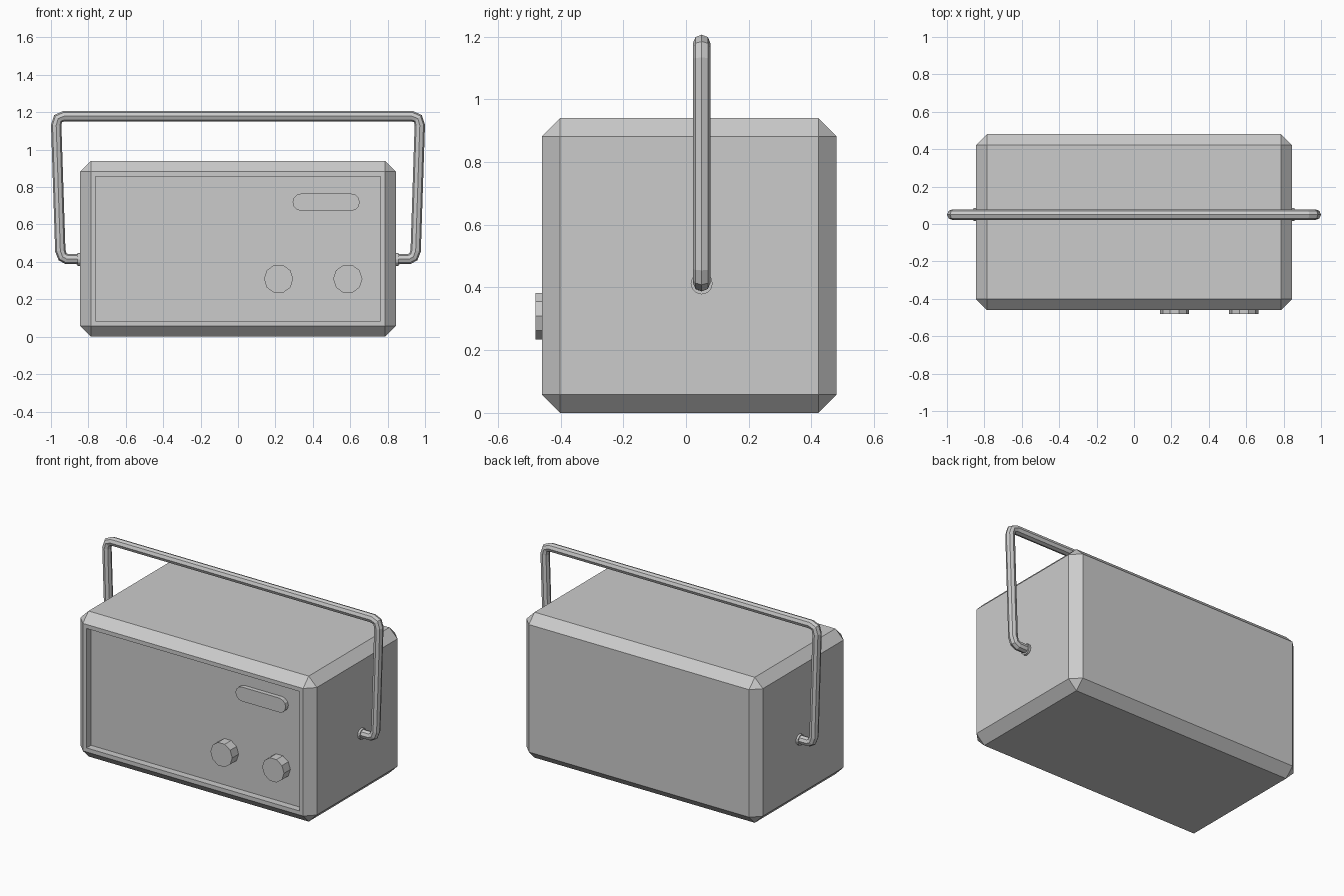
import bpy, bmesh, math
from mathutils import Vector, Matrix

if "Cube" in bpy.data.objects:
    bpy.data.objects.remove(bpy.data.objects["Cube"])


def finish(name, bm):
    bmesh.ops.recalc_face_normals(bm, faces=bm.faces)
    mesh = bpy.data.meshes.new(name)
    bm.to_mesh(mesh)
    bm.free()
    obj = bpy.data.objects.new(name, mesh)
    bpy.context.collection.objects.link(obj)
    return obj


def cylinder(name, radius, depth, sides, loc, rot):
    bm = bmesh.new()
    bmesh.ops.create_cone(bm, cap_ends=True, segments=sides, radius1=radius,
                          radius2=radius, depth=depth,
                          matrix=Matrix.Translation(loc) @ rot)
    return finish(name, bm)


# Chamfered case with recessed front panel
bm = bmesh.new()
bmesh.ops.create_cube(bm, size=1, matrix=Matrix.Translation((0, 0.01, 0.47))
                      @ Matrix.Diagonal((1.69, 0.94, 0.94, 1)))
bmesh.ops.bevel(bm, geom=bm.edges[:], offset=0.058, segments=1, affect='EDGES')
bm.normal_update()
front = min(bm.faces, key=lambda f: f.calc_center_median().y)
bmesh.ops.inset_region(bm, faces=[front], thickness=0.037)
ext = bmesh.ops.extrude_discrete_faces(bm, faces=[front])
panel = ext['faces'][0]
bmesh.ops.translate(bm, verts=panel.verts[:], vec=(0, 0.045, 0))
finish("case", bm)

# Knobs
face_front = Matrix.Rotation(math.pi / 2, 4, 'X')
turn = Matrix.Rotation(math.pi / 2, 4, 'Z')
for side, x in (("left", 0.217), ("right", 0.587)):
    cylinder(side + "_knob", 0.078, 0.07, 10, (x, -0.445, 0.309), face_front @ turn)

# Rounded dial window raised from the panel
bm = bmesh.new()
r, steps = 0.046, 6
outline = []
for cx, start in ((0.605, -90), (0.338, 90)):
    for i in range(steps + 1):
        a = math.radians(start + 180 * i / steps)
        outline.append(bm.verts.new((cx + r * math.cos(a), -0.443, 0.719 + r * math.sin(a))))
dial = bm.faces.new(outline)
ext = bmesh.ops.extrude_face_region(bm, geom=[dial], use_keep_orig=True)
back = [g for g in ext['geom'] if isinstance(g, bmesh.types.BMVert)]
bmesh.ops.translate(bm, verts=back, vec=(0, 0.033, 0))
finish("dial_window", bm)

# Bent tube handle
half = [(0.83, 0.415), (0.915, 0.415), (0.938, 0.427), (0.95, 0.46),
        (0.972, 1.13), (0.962, 1.166), (0.93, 1.179)]
path = half + [(-x, z) for x, z in reversed(half)]
curve = bpy.data.curves.new("handle", 'CURVE')
curve.dimensions = '3D'
curve.bevel_depth = 0.028
curve.bevel_resolution = 2
curve.use_fill_caps = True
spline = curve.splines.new('POLY')
spline.points.add(len(path) - 1)
for p, (x, z) in zip(spline.points, path):
    p.co = (x, 0.05, z, 1)
spline.use_smooth = False
bpy.context.collection.objects.link(bpy.data.objects.new("handle", curve))

# Handle pivot washers
face_side = Matrix.Rotation(math.pi / 2, 4, 'Y')
for side, s in (("left", -1), ("right", 1)):
    cylinder(side + "_pivot", 0.035, 0.03, 12, (s * 0.844, 0.05, 0.413), face_side)
